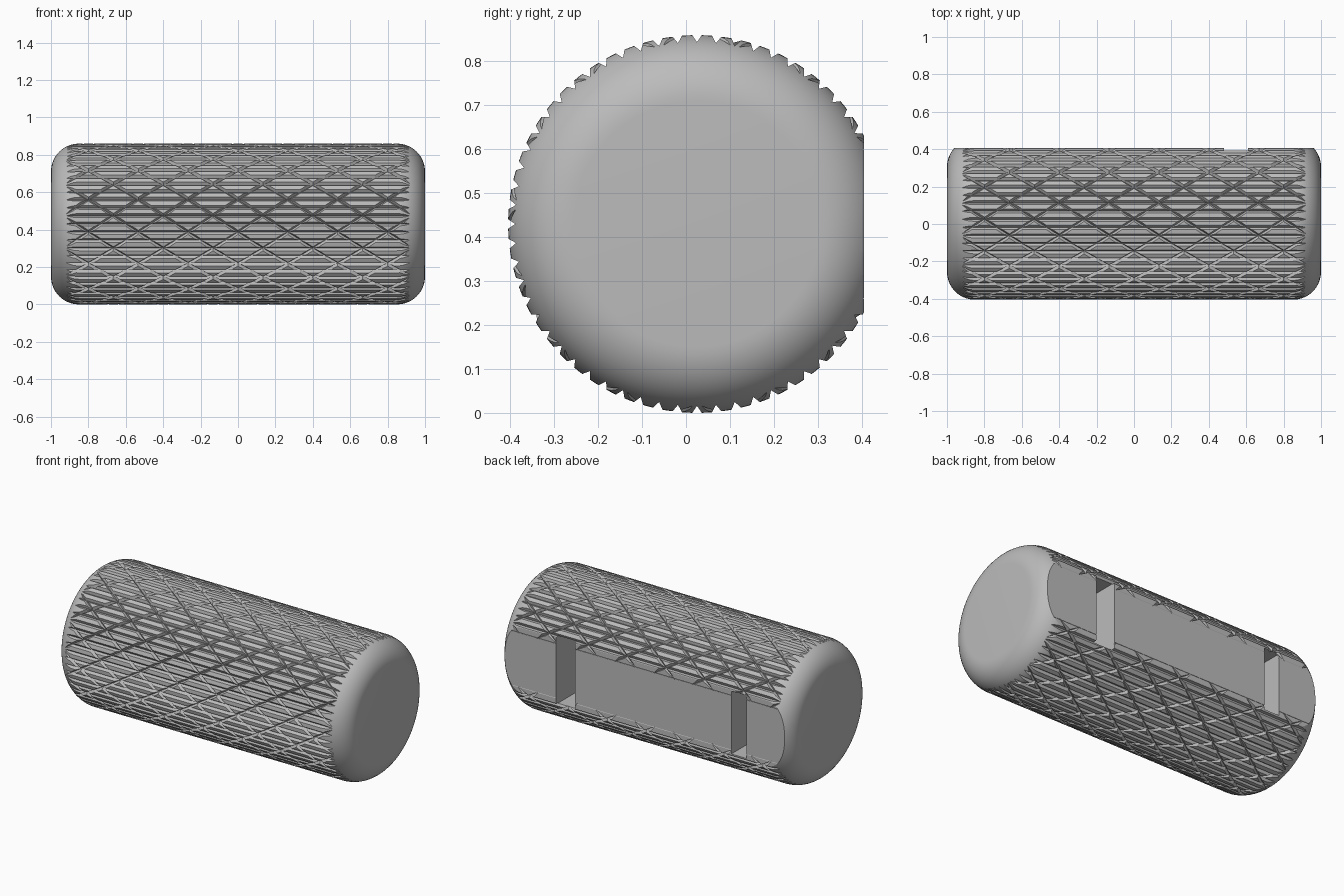
import bpy
import bmesh
from math import sin, cos, pi, radians
from mathutils import Matrix

if "Cube" in bpy.data.objects:
    bpy.data.objects.remove(bpy.data.objects["Cube"])

RADIUS = 0.43
CENTRE_Y, CENTRE_Z = 0.025, 0.43
FILLET = 0.15
DEPTH = 0.016          # groove depth
FLAT_Y = 0.405         # plane of the mounting flat

grey = bpy.data.materials.new("steel_grey")
grey.use_nodes = True
colour = (0.5, 0.5, 0.5, 1)
grey.diffuse_color = colour
grey.node_tree.nodes["Principled BSDF"].inputs["Base Color"].default_value = colour


def around(x, r, angle):
    """Point at a radius and angle about the long axis; angle 0 is the front."""
    return (x, CENTRE_Y - r * cos(angle), CENTRE_Z + r * sin(angle))


def loft(bm, rings):
    """Join closed rings of points into a capped solid."""
    loops = [[bm.verts.new(p) for p in ring] for ring in rings]
    n = len(loops[0])
    for a, b in zip(loops, loops[1:]):
        for i in range(n):
            j = (i + 1) % n
            bm.faces.new((a[i], a[j], b[j], b[i]))
    bm.faces.new(loops[0][::-1])
    bm.faces.new(loops[-1])


def make(name, bm):
    bmesh.ops.recalc_face_normals(bm, faces=bm.faces)
    mesh = bpy.data.meshes.new(name)
    bm.to_mesh(mesh)
    bm.free()
    mesh.materials.append(grey)
    obj = bpy.data.objects.new(name, mesh)
    bpy.context.collection.objects.link(obj)
    return obj


def groove_cutter(name, count, twist, offset, steps, half_width):
    """Set of V-shaped cutters running along the grip, straight or helical."""
    bm = bmesh.new()
    lift = 0.01
    outer = half_width * (DEPTH + lift) / DEPTH / RADIUS
    for k in range(count):
        start = offset + 2 * pi * k / count
        rings = []
        for s in range(steps + 1):
            x = -1.05 + 2.1 * s / steps
            a = start + twist * x
            rings.append([around(x, RADIUS - DEPTH, a),
                          around(x, RADIUS + lift, a - outer),
                          around(x, RADIUS + lift, a + outer)])
        loft(bm, rings)
    return make(name, bm)


def box_cutter(name, low, high):
    bm = bmesh.new()
    size = [h - l for l, h in zip(low, high)]
    mid = [(h + l) / 2 for l, h in zip(low, high)]
    bmesh.ops.create_cube(bm, size=1, matrix=Matrix.Translation(mid) @ Matrix.Diagonal((*size, 1)))
    return make(name, bm)


def cut(target, cutter):
    """Subtract the cutter from the target and discard the cutter."""
    cutter.hide_render = True
    mod = target.modifiers.new(cutter.name, "BOOLEAN")
    mod.operation = "DIFFERENCE"
    mod.solver = "MANIFOLD"
    mod.object = cutter
    graph = bpy.context.evaluated_depsgraph_get()
    result = bpy.data.meshes.new_from_object(target.evaluated_get(graph))
    if len(result.polygons) < 10:
        mod.solver = "EXACT"
        graph = bpy.context.evaluated_depsgraph_get()
        result = bpy.data.meshes.new_from_object(target.evaluated_get(graph))
    target.modifiers.clear()
    target.data = result
    bpy.data.objects.remove(cutter)


# Round grip body with filleted ends
half = []
for i in range(15):
    a = pi / 2 * i / 14
    half.append((1 - FILLET + FILLET * sin(a), RADIUS - FILLET + FILLET * cos(a)))
profile = [(-x, r) for x, r in reversed(half)] + half
SIDES = 180
body = bmesh.new()
loft(body, [[around(x, r, 2 * pi * (i + 0.5) / SIDES) for i in range(SIDES)] for x, r in profile])
grip = make("knurled_grip", body)

# Straight grooves, then two crossing sets of helical grooves
cut(grip, groove_cutter("straight_grooves", 60, 0, 0, 1, 0.0105))
for name, turn in (("rising_grooves", 1), ("falling_grooves", -1)):
    cut(grip, groove_cutter(name, 15, turn * pi / 2, radians(-6), 64, 0.011))

# Flat along the back, with two upright slots
cut(grip, box_cutter("back_flat", (-1.2, FLAT_Y, -0.2), (1.2, 0.7, 1.1)))
cut(grip, box_cutter("left_slot", (0.48, 0.1, 0.22), (0.61, 0.6, 0.64)))
cut(grip, box_cutter("right_slot", (-0.70, 0.1, 0.235), (-0.595, 0.6, 0.625)))

# Smooth rounds, crisp groove edges
bpy.ops.object.select_all(action="DESELECT")
grip.select_set(True)
bpy.context.view_layer.objects.active = grip
bpy.ops.object.shade_smooth_by_angle(angle=radians(25))
